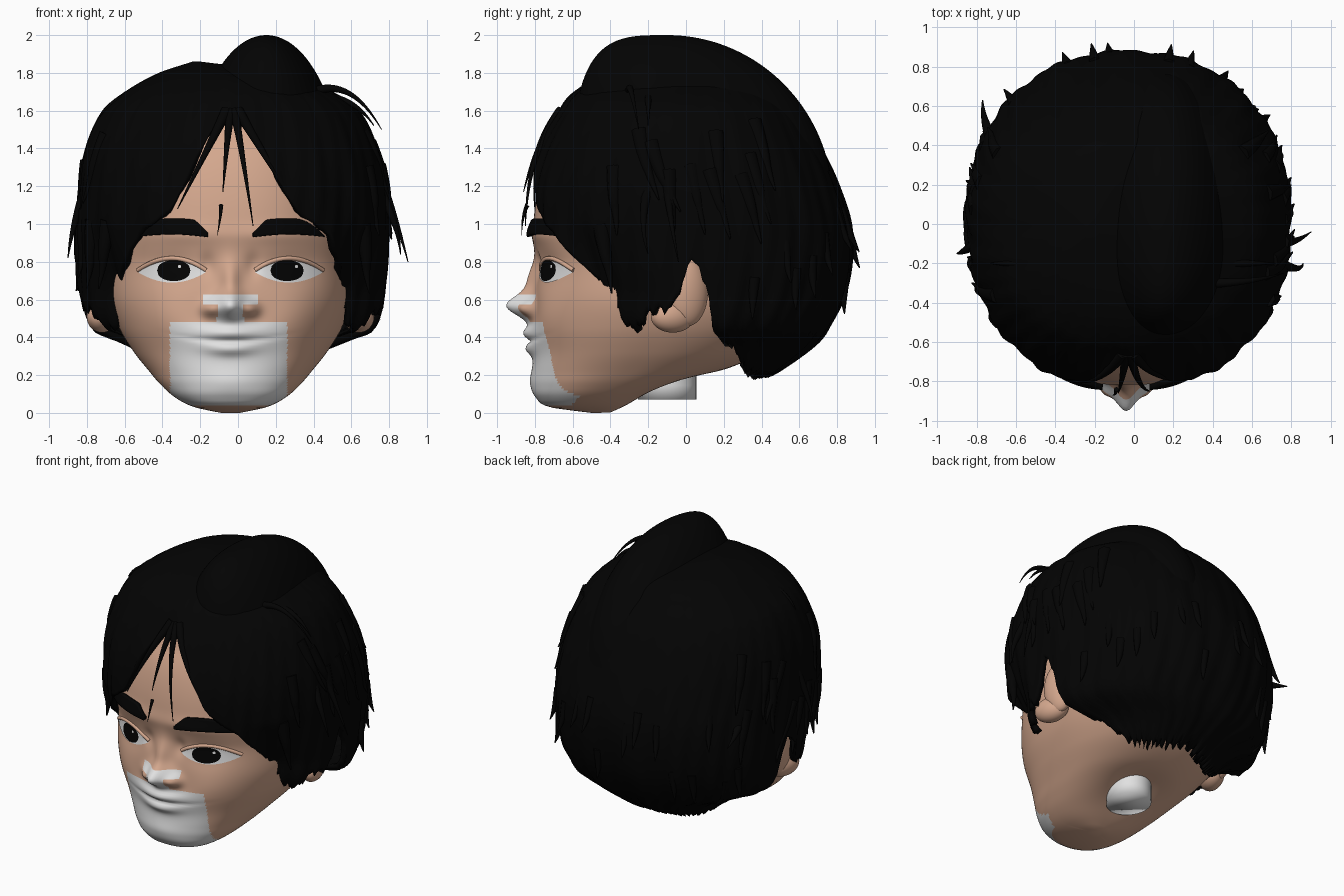
import bpy
import bmesh
import math
import random
from math import sin, cos, pi, exp

random.seed(4)
cube = bpy.data.objects.get("Cube")
if cube:
    bpy.data.objects.remove(cube)


def material(name, colour, roughness=0.7):
    mat = bpy.data.materials.new(name)
    mat.use_nodes = True
    mat.diffuse_color = (*colour, 1)
    shader = mat.node_tree.nodes["Principled BSDF"]
    shader.inputs["Base Color"].default_value = (*colour, 1)
    shader.inputs["Roughness"].default_value = roughness
    return mat


SKIN = material("warm skin", (0.66, 0.39, 0.27))
WHITE = material("plain white", (0.75, 0.75, 0.75))
BLACK = material("black hair", (0.001, 0.001, 0.001))
EYE = material("dark iris", (0.001, 0.001, 0.001))
MID = -0.04          # centre line of the face
POWER = 2.3          # squareness of the head's cross-section


def sample(table, key):
    """Smooth interpolation of table rows, sorted by their first value."""
    last = len(table) - 1
    key = min(max(key, table[0][0]), table[last][0])
    i = max(k for k in range(last) if table[k][0] <= key)
    a, b = table[i], table[i + 1]
    before, after = table[max(i - 1, 0)], table[min(i + 2, last)]
    step = b[0] - a[0]
    t = (key - a[0]) / step
    result = []
    for c in range(1, len(a)):
        ta = (b[c] - before[c]) / (b[0] - before[0]) * step
        tb = (after[c] - a[c]) / (after[0] - a[0]) * step
        result.append((2*t**3 - 3*t*t + 1) * a[c] + (t**3 - 2*t*t + t) * ta
                      + (3*t*t - 2*t**3) * b[c] + (t**3 - t*t) * tb)
    return result


def spow(value, power):
    return math.copysign(abs(value) ** power, value)


def make(name, verts, faces, *mats):
    mesh = bpy.data.meshes.new(name)
    mesh.from_pydata(verts, [], faces)
    for mat in mats:
        mesh.materials.append(mat)
    for poly in mesh.polygons:
        poly.use_smooth = True
    obj = bpy.data.objects.new(name, mesh)
    bpy.context.collection.objects.link(obj)
    return obj


def loft(name, point, rows, cols, cap_end, *mats):
    """Closed rings from top to bottom, running round from the front."""
    verts = [point(r / (rows - 1), 2 * pi * c / cols) for r in range(rows) for c in range(cols)]
    faces = [(r*cols + c, (r+1)*cols + c, (r+1)*cols + (c+1) % cols, r*cols + (c+1) % cols)
             for r in range(rows - 1) for c in range(cols)]
    faces.append(tuple(range(cols)))
    if cap_end:
        faces.append(tuple(reversed(range((rows - 1) * cols, rows * cols))))
    return make(name, verts, faces, *mats)


# Head: height, half width, front, back
HEAD = [(0, .05, -.5, -.4), (.03, .19, -.72, -.32), (.08, .29, -.79, -.2), (.15, .37, -.81, 0),
        (.22, .43, -.81, .2), (.32, .51, -.8, .4), (.45, .59, -.8, .54), (.6, .64, -.8, .6),
        (.8, .65, -.79, .62), (.95, .66, -.81, .62), (1.2, .65, -.78, .6), (1.4, .6, -.71, .55),
        (1.6, .45, -.57, .4), (1.72, .1, -.2, .1)]
# Sculpted features: side offset, height, width, tallness, push
FEATURES = [(0, .7, .05, .11, .045), (0, .565, .08, .07, .14), (.11, .55, .045, .04, .05),
            (0, .39, .22, .09, .035), (0, .425, .13, .03, .03), (0, .335, .12, .03, .025),
            (0, .38, .2, .011, -.018),
            (.31, .76, .13, .07, -.03), (.31, .75, .1, .05, .02), (.12, .78, .04, .06, -.02),
            (.35, .5, .15, .13, .02), (0, .16, .14, .07, .015), (.25, .95, .2, .05, .015)]


def relief(off, z):
    total = 0
    for fx, fz, wide, tall, push in FEATURES:
        smile = .35 * off * off if fz < .45 and fx == 0 and fz > .3 else 0
        for side in ((1, -1) if fx else (1,)):
            total += push * exp(-((off - side*fx) / wide)**2 - ((z - fz - smile) / tall)**2)
    return total


def face_y(x, z):
    wide, front, back = sample(HEAD, z)
    mid = (front + back) / 2
    u = min(abs(x - MID) / wide, .999)
    return mid + (front - mid) * (1 - u**POWER) ** (1 / POWER) - relief(x - MID, z)


def head_point(t, a):
    z = 1.72 * (1 - t)
    wide, front, back = sample(HEAD, z)
    a -= .5 * sin(a)
    off = wide * spow(sin(a), 2 / POWER)
    mid, depth = (front + back) / 2, (back - front) / 2
    y = mid - depth * spow(cos(a), 2 / POWER)
    if cos(a) > 0:
        y -= relief(off, z) * min(1, cos(a) * 3)
    elif z < .35:
        z += .05 * exp(-(off**2 + (y + .06)**2) / .04)   # hollow above the neck
    return (MID + off, y, z)


head = loft("head", head_point, 133, 210, True, SKIN, WHITE)
for poly in head.data.polygons:
    x, y, z = poly.center
    off = abs(x - MID)
    patch = .04 < z < .48 and -.36 < x < .26 and poly.normal.y < -.1
    nose = .48 <= z < .62 and (off < .07 or (z > .57 and off < .15))
    if y < -.53 and (patch or nose):
        poly.material_index = 1


def plate(name, x0, x1, low, high, lift, mat, thick=0):
    """Patch lying on the face between two height curves."""
    cols, rows, verts = 28, 8, []
    for c in range(cols + 1):
        x = x0 + (x1 - x0) * c / cols
        for r in range(rows + 1):
            z = low(x) + (high(x) - low(x)) * r / rows
            verts.append((x, face_y(x, z) - lift, z))
    n = rows + 1
    faces = [(c*n + r, (c+1)*n + r, (c+1)*n + r + 1, c*n + r + 1)
             for c in range(cols) for r in range(rows)]
    obj = make(name, verts, faces, mat)
    if thick:
        obj.modifiers.new("thickness", "SOLIDIFY").thickness = thick


def strand(name, points, radius, mat=BLACK, taper=True):
    curve = bpy.data.curves.new(name, "CURVE")
    curve.dimensions = "3D"
    curve.bevel_depth = radius
    curve.bevel_resolution = 2
    curve.use_fill_caps = True
    spline = curve.splines.new("NURBS")
    spline.points.add(len(points) - 1)
    spline.order_u = 3
    spline.use_endpoint_u = True
    for i, (p, co) in enumerate(zip(spline.points, points)):
        p.co = (*co, 1)
        p.radius = 1 - .92 * i / (len(points) - 1) if taper else 1
    curve.materials.append(mat)
    obj = bpy.data.objects.new(name, curve)
    bpy.context.collection.objects.link(obj)


def oval(name, x, z, wide, up, down, lift, mat, power):
    def arc(px):
        return max(0, 1 - ((px - x) / wide)**2) ** power
    plate(name, x - wide, x + wide, lambda p: z - down * arc(p),
          lambda p: z + up * arc(p), lift, mat)


def ball(name, centre, size, mat, tilt):
    mesh = bpy.data.meshes.new(name)
    bm = bmesh.new()
    bmesh.ops.create_uvsphere(bm, u_segments=40, v_segments=24, radius=1)
    bm.to_mesh(mesh)
    bm.free()
    mesh.materials.append(mat)
    for poly in mesh.polygons:
        poly.use_smooth = True
    obj = bpy.data.objects.new(name, mesh)
    obj.location, obj.scale, obj.rotation_euler = centre, size, (0, 0, tilt)
    bpy.context.collection.objects.link(obj)


# Eyes, lids, brows and ears on both sides
for side, label in ((1, "left"), (-1, "right")):
    eye_x = MID + side * .31
    oval(label + "_eye_white", eye_x, .745, .18, .06, .055, .006, WHITE, 1)
    oval(label + "_iris", eye_x - side * .01, .754, .088, .054, .056, .012, EYE, .45)
    oval(label + "_eye_glint", eye_x + .04, .775, .009, .009, .009, .016, WHITE, .5)
    lid = []
    for k in range(13):
        u = k / 6 - 1
        x, z = eye_x + .18 * u, .755 + .064 * (1 - u*u)
        lid.append((x, face_y(x, z) - .003, z))
    strand(label + "_upper_lid", lid, .012, SKIN, False)
    plate(label + "_eyebrow", *sorted((MID + side * .12, MID + side * .5)),
          lambda x: .93 + .015 * sin((abs(x - MID) - .12) * 8),
          lambda x: 1.03 - .6 * (.3 - abs(x - MID))**2 - 2.8 * max(0, abs(x - MID) - .34)**2
          - .8 * max(0, .19 - abs(x - MID)), .03, BLACK, .03)
    ball(label + "_ear", (MID + side * .68, .01, .64), (.07, .11, .18), SKIN, side * .35)
    ball(label + "_ear_lobe", (MID + side * .68, -.07, .51), (.075, .12, .085), SKIN, side * .35)

# Neck stub
loft("neck", lambda t, a: (MID + .14 * sin(a), -.1 - .155 * cos(a), .3 - .23 * t),
     4, 40, True, WHITE)

# Hair envelope: height, -x side, +x side, front, back
HAIR = [(.15, -.36, .28, 0, .38), (.22, -.43, .36, -.15, .5), (.35, -.58, .51, -.5, .68),
        (.43, -.77, .72, -.69, .75), (.65, -.84, .78, -.78, .85), (.95, -.85, .8, -.84, .88),
        (1.2, -.84, .79, -.84, .81), (1.4, -.81, .74, -.78, .72), (1.6, -.72, .64, -.67, .6),
        (1.7, -.6, .5, -.59, .5), (1.8, -.42, .25, -.4, .35), (1.86, -.24, -.2, -.08, 0)]
# Hair edge: degrees round from the front, height
EDGE = [(0, 1.58), (6, 1.5), (13, 1.33), (21, 1.1), (28, 1.01), (35, .95), (41, .85), (48, .74),
        (55, .6), (61, .47), (68, .45), (75, .54), (84, .57), (88, .74), (91, .79), (94, .68),
        (97, .48), (100, .38), (106, .3), (115, .23), (140, .2), (180, .23)]


def on_hair(a, z, grow):
    left, right, front, back = sample(HAIR, z)
    return ((left + right) / 2 + (right - left) / 2 * spow(sin(a), .92) * grow,
            (front + back) / 2 - (back - front) / 2 * spow(cos(a), .92) * grow, z)


def hair_point(t, a):
    angle = math.degrees(min(a, 2 * pi - a))
    low = sample(EDGE, angle)[0]
    jag = abs((a * 9.3 + .4 * sin(5 * a)) % 1 - .5) + .6 * abs(a * 23.7 % 1 - .5)
    low += (.09 if angle > 50 else .02) * (jag - .4)
    z = 1.86 - (1.86 - low) * t ** 1.5
    pull = .13 * exp(-((angle - 56) / 13)**2) * min(1, max(0, (1 - z) / .35))
    return on_hair(a, z, 1 - pull + .01 * t * sin(17 * a + 4 * z) + .006 * t * sin(41 * a - 7 * z))


hair = loft("hair_shell", hair_point, 60, 360, False, BLACK)
shell = hair.modifiers.new("thickness", "SOLIDIFY")
shell.thickness, shell.offset = .04, -1


def sweep_point(t, a):
    """Crest that is steep in front and falls in a long arc behind."""
    h = 1 - .8 * t * t
    round_side = math.sqrt(max(0, 1 - h * h))
    reach = .5 * max(0, 1 - h**3.5) ** (1 / 3.5) if cos(a) > 0 else .88 * round_side
    return (.15 + .42 * round_side * sin(a), -.1 - reach * cos(a), 1.1 + .9 * h)


# Raised sweep of hair across the crown
loft("crown_sweep", sweep_point, 40, 80, False, BLACK)

# Loose fringe strands over the forehead
strand("fringe_strand_a", [(-.04, -.66, 1.6), (-.06, -.8, 1.42), (-.08, -.86, 1.17)], .026)
strand("fringe_strand_b", [(-.02, -.66, 1.6), (.02, -.84, 1.4), (.08, -.85, .99)], .026)
strand("fringe_strand_c", [(-.09, -.84, 1.1), (-.09, -.87, 1.04), (-.11, -.87, .94)], .012)
strand("fringe_strand_d", [(-.06, -.66, 1.6), (-.16, -.82, 1.4), (-.32, -.8, 1.08)], .03)
strand("fringe_strand_e", [(0, -.66, 1.6), (.12, -.82, 1.4), (.3, -.78, 1.1)], .03)

# Flyaway wisps at the sides
strand("wisp_high", [(.4, -.3, 1.7), (.6, -.3, 1.78), (.76, -.25, 1.5)], .025)
strand("wisp_high_inner", [(.4, -.2, 1.66), (.6, -.2, 1.7), (.72, -.2, 1.52)], .03)
strand("wisp_left", [(.74, -.1, 1.25), (.82, -.1, 1.1), (.9, -.04, .8)], .03)
strand("wisp_left_low", [(.74, -.2, 1.2), (.85, -.25, 1), (.86, -.2, .84)], .03)
strand("wisp_right", [(-.8, -.1, 1.2), (-.88, -.15, 1), (-.9, -.15, .82)], .03)
strand("wisp_right_high", [(-.5, -.2, 1.68), (-.66, -.2, 1.68), (-.73, -.2, 1.57)], .03)
strand("wisp_right_back", [(-.7, .4, 1), (-.77, .5, .96), (-.77, .63, .9)], .04)

# Wavy locks half sunk into the sides
for k in range(22):
    a = (1 if k % 2 else -1) * pi * (.3 + .4 * (k + random.random()) / 22)
    top = random.uniform(.95, 1.6)
    lean = random.uniform(-.05, .2) * (1 if a > 0 else -1)
    strand("side_lock", [on_hair(a + lean * s, top - .36 * s, .96 + .02 * s + bulge)
                         for s, bulge in ((0, 0), (.4, .02), (.7, .01), (1, .04))], .05)

# Small tufts round the back
for k in range(16):
    a = pi * (.62 + .76 * (k + random.random() * .7) / 16)
    z = random.uniform(.45, .95)
    strand("back_tuft", [on_hair(a, z + .15, .97), on_hair(a, z, 1.01),
                         on_hair(a, z - .07, 1.06)], .035)
